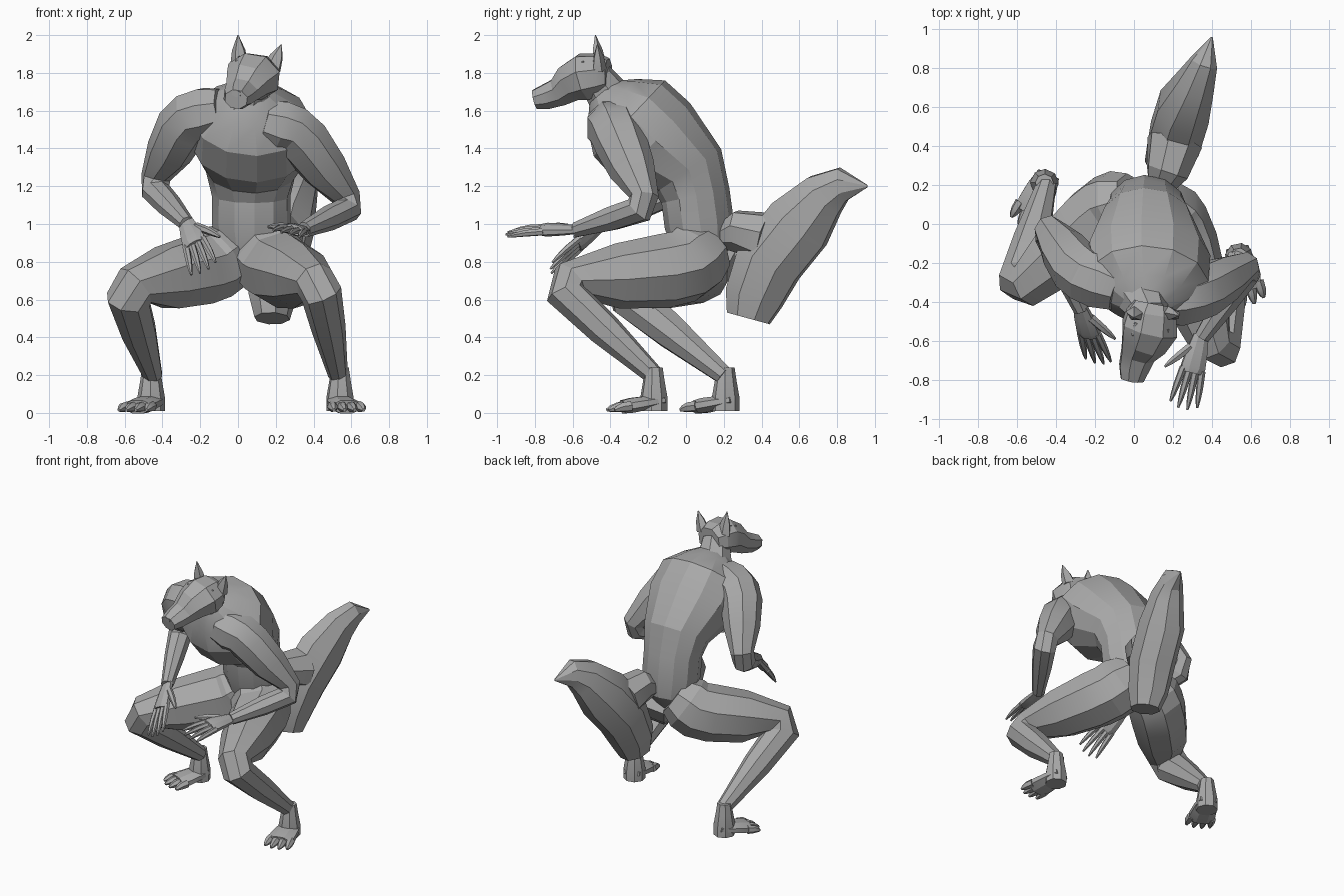
import bpy, bmesh, math
from mathutils import Vector

default_cube = bpy.data.objects.get("Cube")
if default_cube:
    bpy.data.objects.remove(default_cube)

grey = bpy.data.materials.new("plain_grey")
grey.use_nodes = True
grey.diffuse_color = (.4, .4, .4, 1)
grey.node_tree.nodes["Principled BSDF"].inputs["Base Color"].default_value = grey.diffuse_color


def loft(name, sections, side, flat=1, sides=8):
    """Skin rings along a path of (centre, radius); flat scales the depth."""
    bm = bmesh.new()
    centres = [Vector(centre) for centre, radius in sections]
    across = Vector(side)
    rings = []
    for i, (centre, radius) in enumerate(sections):
        before = centres[max(i - 1, 0)]
        after = centres[min(i + 1, len(centres) - 1)]
        ahead = (after - centres[i]).normalized()
        behind = (centres[i] - before).normalized()
        along = (ahead + behind).normalized()
        across = (across - along * across.dot(along)).normalized()
        up = along.cross(across)
        ring = []
        for k in range(sides):
            angle = math.tau * (k + .5) / sides
            offset = across * math.cos(angle) + up * flat * math.sin(angle)
            ring.append(bm.verts.new(centres[i] + offset * radius * 1.05))
        rings.append(ring)
    for low, high in zip(rings, rings[1:]):
        for k in range(sides):
            following = (k + 1) % sides
            bm.faces.new((low[k], low[following], high[following], high[k]))
    bm.faces.new(reversed(rings[0]))
    bm.faces.new(rings[-1])
    bmesh.ops.recalc_face_normals(bm, faces=bm.faces)
    mesh = bpy.data.meshes.new(name)
    bm.to_mesh(mesh)
    bm.free()
    mesh.materials.append(grey)
    mesh.shade_smooth()
    mesh.set_sharp_from_angle(angle=math.radians(20))
    bpy.context.collection.objects.link(bpy.data.objects.new(name, mesh))


def limb(name, joints, side, swell=1.12, bevel=.13):
    """Bones between joints, swollen mid-bone and bevelled at each bend."""
    sections = [joints[0]]
    for start, end in zip(joints, joints[1:]):
        a, b = Vector(start[0]), Vector(end[0])
        if start is not joints[0]:
            sections.append((a.lerp(b, bevel), start[1]))
        sections.append((a.lerp(b, .5), (start[1] + end[1]) / 2 * swell))
        if end is not joints[-1]:
            sections.append((b.lerp(a, bevel), end[1]))
    sections.append(joints[-1])
    loft(name, sections, side)


def digit(name, start, direction, length, radius):
    """Tapered finger or toe with a pointed, drooping claw."""
    droop = Vector((0, 0, -.02))
    sections = [(start + direction * length * t + droop * t * t, radius * (1 - .7 * t ** 3))
                for t in (0, .5, .8, 1)]
    loft(name, sections, side=(.6, .1, .5), sides=6)


def fan(name, root, forward, across, spread, splay, length, radius):
    """Four digits side by side, the middle ones longest."""
    for number in range(4):
        place = (number - 1.5) / 1.5
        aim = (forward + across * place * splay).normalized()
        digit(f"{name}_{number + 1}", root + across * place * spread, aim,
              length - .03 * abs(place), radius)


def hand(name, wrist, forward, across):
    """Flat palm with spread fingers and a thumb on the across side."""
    wrist, forward, across = Vector(wrist), Vector(forward).normalized(), Vector(across).normalized()
    palm = [(-.02, .04), (.06, .055), (.15, .065), (.18, .055)]
    loft(name + "_palm", [(wrist + forward * d, r) for d, r in palm], across, flat=.5)
    fan(name + "_finger", wrist + forward * .16, forward, across, .05, .12, .22, .019)
    thumb_aim = (forward + across * .8).normalized()
    digit(name + "_thumb", wrist + forward * .05 + across * .04, thumb_aim, .17, .022)


def foot(name, ankle, forward):
    """Tall heel, wedge instep and clawed toes, resting on the floor."""
    floor, forward = Vector(ankle), Vector(forward).normalized()
    up = Vector((0, 0, 1))
    across = up.cross(forward)
    heel = [(.24, .045), (.17, .055), (.08, .07), (.01, .07)]
    loft(name + "_heel", [(floor + up * z, r) for z, r in heel], across)
    instep = [(-.05, .06), (.03, .08), (.12, .09), (.17, .08)]
    loft(name + "_instep", [(floor + forward * d + up * (.06 - d / 6), r) for d, r in instep],
         across, flat=.45)
    fan(name + "_toe", floor + forward * .14 + up * .035, forward, across, .07, .12, .12, .028)


# Torso, hunched forward with the shoulders tilted
shoulder_line = (1, -.2, -.12)
spine = [(.1, .77, .07), (.09, .87, .17), (.07, 1, .2), (.05, 1.15, .2), (.01, 1.28, .23),
         (-.17, 1.43, .31), (-.3, 1.56, .3), (-.39, 1.64, .2), (-.44, 1.7, .1)]
loft("torso", [((.07, y, z), r) for y, z, r in spine], shoulder_line, flat=.87, sides=12)
loft("neck", [((.04, -.34, 1.6), .17), ((.06, -.42, 1.69), .11), ((.09, -.48, 1.78), .09)], shoulder_line)

# Head, turned and tipped toward its right
tilt = (1, -.2, -.15)
loft("head", [((.1, -.41, 1.79), .1), ((.09, -.46, 1.79), .13), ((.08, -.54, 1.78), .145),
              ((.05, -.61, 1.75), .12), ((.02, -.67, 1.7), .09), ((0, -.74, 1.675), .078),
              ((-.01, -.8, 1.66), .06)], tilt, flat=.85)
loft("nose", [((0, -.76, 1.7), .035), ((-.01, -.81, 1.69), .025)], tilt, flat=.7, sides=6)
loft("brow", [((.09, -.52, 1.86), .1), ((.075, -.58, 1.84), .1), ((.06, -.62, 1.8), .05)],
     tilt, flat=.3, sides=6)
for name, base, tip in [("right_ear", (.01, -.46, 1.84), (0, -.48, 2)),
                        ("left_ear", (.18, -.46, 1.82), (.23, -.47, 1.95))]:
    middle = Vector(base).lerp(Vector(tip), .5)
    loft(name, [(base, .05), (middle, .036), (tip, .003)], tilt, flat=.75, sides=5)

# Arms
backward = (0, 1, 0)
limb("right_arm", [((-.08, -.33, 1.6), .12), ((-.27, -.26, 1.56), .135),
                   ((-.46, 0, 1.2), .075), ((-.27, -.44, 1), .04)], backward)
limb("left_arm", [((.13, -.4, 1.54), .12), ((.31, -.37, 1.49), .135),
                  ((.61, -.2, 1.09), .075), ((.35, -.58, .97), .04)], backward)
hand("right_hand", (-.27, -.44, 1), (.2, -.6, -.5), (.8, -.1, .4))
hand("left_hand", (.34, -.59, .97), (-.25, -1, 0), (-1, .25, .25))

# Legs, crouched
sideways = (1, 0, 0)
limb("right_leg", [((0, .12, .88), .14), ((-.15, .06, .77), .185), ((-.6, -.36, .66), .115),
                   ((-.45, .2, .2), .05)], sideways)
limb("left_leg", [((.1, .12, .88), .15), ((.21, -.03, .76), .19), ((.43, -.7, .69), .105),
                  ((.53, -.17, .2), .05)], sideways)
foot("right_foot", (-.46, .21, 0), (-.4, -.85, 0))
foot("left_foot", (.54, -.17, 0), (.2, -.95, 0))

# Bushy tail on a short root
loft("tail_root", [((.13, .18, .93), .06), ((.17, .27, .96), .11), ((.21, .42, .92), .14)], sideways)
loft("tail", [((.18, .33, .5), .09), ((.18, .36, .61), .12), ((.21, .44, .8), .14),
              ((.26, .6, 1), .14), ((.32, .73, 1.15), .1), ((.36, .83, 1.21), .07),
              ((.4, .96, 1.2), .005)], shoulder_line, flat=1.3)
